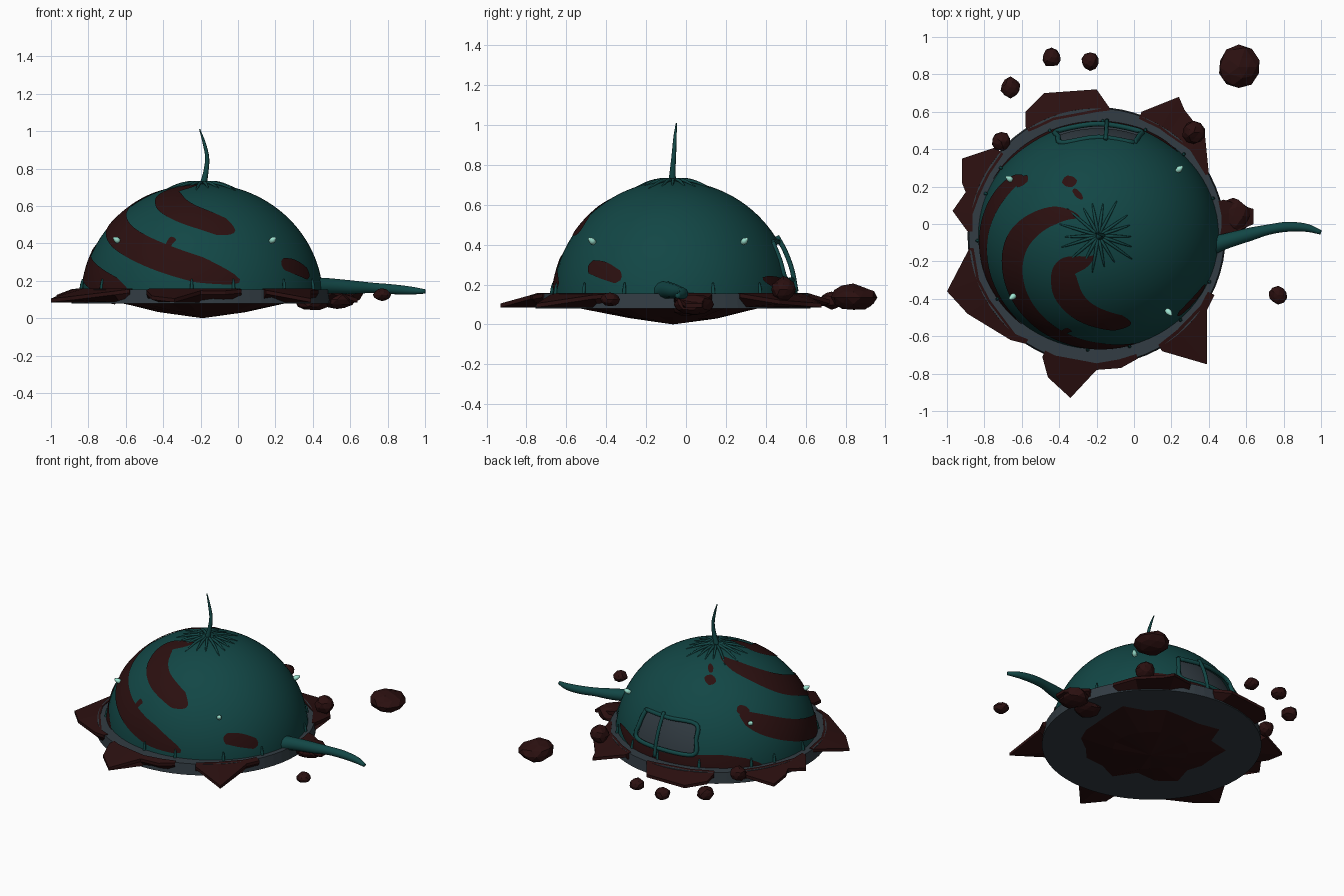
import bpy, bmesh, math, random
from mathutils import Vector

if "Cube" in bpy.data.objects:
    bpy.data.objects.remove(bpy.data.objects["Cube"])

random.seed(4)
C = Vector((-0.19, -0.062, 0.10))      # dome centre
R = Vector((0.645, 0.61, 0.62))        # dome radii


def material(name, rgb):
    m = bpy.data.materials.new(name)
    m.diffuse_color = (*rgb, 1)
    m.use_nodes = True
    m.node_tree.nodes["Principled BSDF"].inputs["Base Color"].default_value = m.diffuse_color
    return m


TEAL = material("dark_teal", (0.006, 0.062, 0.060))
RED = material("dark_red_brown", (0.024, 0.005, 0.005))
GREY = material("slate_grey", (0.032, 0.045, 0.056))
PALE = material("pale_mint", (0.35, 0.79, 0.65))


def finish(name, bm, mat, smooth=False, fix=True):
    if fix:
        bmesh.ops.recalc_face_normals(bm, faces=bm.faces[:])
    for f in bm.faces:
        f.smooth = smooth
    me = bpy.data.meshes.new(name)
    bm.to_mesh(me)
    bm.free()
    me.materials.append(mat)
    ob = bpy.data.objects.new(name, me)
    bpy.context.collection.objects.link(ob)
    return ob


def direction(az, th):
    a, t = math.radians(az), math.radians(th)
    return Vector((math.sin(t) * math.cos(a), math.sin(t) * math.sin(a), math.cos(t)))


def on_dome(d, s=1.0):
    return C + Vector((d.x * R.x, d.y * R.y, d.z * R.z)) * s


def spline(pts, steps):
    """Catmull-Rom resampling of points of any dimension."""
    p = [Vector(q) for q in pts]
    p = [2 * p[0] - p[1]] + p + [2 * p[-1] - p[-2]]
    out = []
    for i in range(1, len(p) - 2):
        a, b, c, d = p[i - 1:i + 3]
        for k in range(steps):
            t = k / steps
            out.append(0.5 * (2 * b + (c - a) * t + (2 * a - 5 * b + 4 * c - d) * t * t
                              + (3 * b - a - 3 * c + d) * t ** 3))
    return out + [p[-2]]


def grid_faces(bm, rows):
    for r0, r1 in zip(rows, rows[1:]):
        for i in range(len(r0) - 1):
            f = bm.faces.new((r0[i], r0[i + 1], r1[i + 1], r1[i]))
            f.normal_update()
            if f.normal.dot(f.calc_center_median() - C) < 0:
                f.normal_flip()


def patch(name, az0, az1, th0, th1, s, mat):
    """Rectangular piece of the dome shell."""
    bm = bmesh.new()
    grid_faces(bm, [[bm.verts.new(on_dome(direction(az0 + (az1 - az0) * i / 10, th0 + (th1 - th0) * j / 6), s))
                     for i in range(11)] for j in range(7)])
    return finish(name, bm, mat, True, False)


def stripe(name, pts):
    """Painted band lying on the dome; points are azimuth, polar angle, half width."""
    path = spline(pts, 10)
    n = len(path) - 1
    bm = bmesh.new()
    rows = []
    for i, p in enumerate(path):
        a, b = path[max(i - 1, 0)], path[min(i + 1, n)]
        d = direction(p[0], p[1])
        side = d.cross(direction(b[0], b[1]) - direction(a[0], a[1])).normalized()
        w = math.radians(p[2]) * min(1, math.sqrt((min(i, n - i) + 0.15) / (0.1 * n)))
        rows.append([bm.verts.new(on_dome((d + side * w * k / 3).normalized(), 1.008))
                     for k in range(-3, 4)])
    grid_faces(bm, rows)
    return finish(name, bm, RED, True, False)


def tube(name, pts, radii, mat=TEAL, sides=8, steps=5, bm=None):
    own = bm is None
    bm = bm or bmesh.new()
    path = spline([(*p, r) for p, r in zip(pts, radii)], steps)
    rings = []
    for i, p in enumerate(path):
        t = (path[min(i + 1, len(path) - 1)] - path[max(i - 1, 0)]).to_3d().normalized()
        u = t.orthogonal().normalized() if i == 0 else (u - t * u.dot(t)).normalized()
        v = t.cross(u)
        rings.append([bm.verts.new(p.to_3d() + (u * math.cos(k * math.tau / sides)
                      + v * math.sin(k * math.tau / sides)) * p[3]) for k in range(sides)])
    for r0, r1 in zip(rings, rings[1:]):
        for k in range(sides):
            bm.faces.new((r0[k], r0[(k + 1) % sides], r1[(k + 1) % sides], r1[k]))
    bm.faces.new(rings[0][::-1])
    bm.faces.new(rings[-1])
    if own:
        return finish(name, bm, mat, True)


# Dome shell with a window opening at the back
WIN = (70, 110, 60, 78)
bm = bmesh.new()
rows = [[bm.verts.new(on_dome(direction(i * 5, 3 * j))) for i in range(72)] for j in range(1, 30)]
top = bm.verts.new(on_dome(Vector((0, 0, 1))))
for i in range(72):
    k = (i + 1) % 72
    bm.faces.new((top, rows[0][i], rows[0][k]))
    for j in range(len(rows) - 1):
        if not (WIN[0] <= i * 5 < WIN[1] and WIN[2] <= (j + 1) * 3 < WIN[3]):
            bm.faces.new((rows[j][i], rows[j + 1][i], rows[j + 1][k], rows[j][k]))
finish("dome", bm, TEAL, True)

# Recessed window pane, rounded frame and outside bar
patch("window_pane", 67, 113, 57, 80, 0.955, GREY)
corners = [(70, 60), (90, 59.5), (110, 60), (111, 69), (110, 78), (90, 78.5), (70, 78), (69, 69), (70, 60)]
tube("window_frame", [on_dome(direction(*c), 1.0) for c in corners], [0.014] * 9)
tube("window_bar", [on_dome(direction(86, t), 1.015) for t in (57, 65, 74, 84)], [0.012] * 4)

# Swirling stripes and blotches
stripe("stripe_upper", [(-101, 10, 1.5), (-132, 21, 5), (-121, 32, 7), (-104, 41, 7), (-86, 48, 6.5), (-71, 54.5, 5.5)])
stripe("stripe_middle", [(135, 13, 3), (165, 30, 5.5), (186, 43, 7), (208, 53, 7), (225, 60, 7),
                         (255, 71, 7), (288, 81, 6)])
stripe("stripe_lower", [(140, 54, 3), (155, 62, 6), (180, 72, 6.5), (208, 80, 6), (232, 86, 4)])
stripe("stripe_back", [(48, 78, 3), (75, 83, 3.5), (100, 83, 3.5), (125, 81, 4), (150, 85, 3)])
stripe("blotch_right", [(-47, 72, 3), (-37, 74, 4), (-26, 78, 3)])
stripe("blotch_front", [(-106, 58, 2), (-108, 61, 1.6), (-109, 65, 1.5)])
stripe("blotch_back", [(120, 35, 2), (117, 32, 3), (113, 29, 2)])
stripe("blotch_back_small", [(117, 27, 1), (115, 23, 1.5), (113, 20, 0.6)])
stripe("blotch_left", [(139, 50, 2), (143, 52, 3), (147, 54, 2)])

# Radiating ridges at the crown and short studs round the base
bm = bmesh.new()
for i in range(18):
    az, end = i * 20 + random.uniform(-4, 4), random.uniform(15, 21)
    tube("", [on_dome(direction(az, t), s) for t, s in ((1, 1.0), (5, 1.013), (end * .6, 1.01), (end, 0.995))],
         [0.008, 0.009, 0.008, 0.004], sides=6, steps=3, bm=bm)
finish("crown_ridges", bm, TEAL, True)
bm = bmesh.new()
for i in range(14):
    az = -100 + i * 24 + random.uniform(-6, 6)
    tube("", [on_dome(direction(az, t), 1.01) for t in (80, 83, 87)], [0.004, 0.009, 0.01], sides=6, steps=2, bm=bm)
finish("base_studs", bm, TEAL, True)

# Antenna and side tail
tube("antenna", [(-.19, -.07, .70), (-.172, -.066, .78), (-.165, -.06, .86), (-.182, -.055, .94), (-.205, -.048, 1.01)],
     [.02, .014, .011, .008, .003])
tube("side_tail", [(.40, -.12, .165), (.48, -.095, .172), (.62, -.055, .165), (.72, -.03, .162), (.82, -.015, .155),
                   (.92, -.02, .148), (1.0, -.045, .143)], [.055, .043, .036, .028, .027, .022, .012], sides=12)

# Small pale lamps
bm = bmesh.new()
for az in (41, 146, 217, -49):
    d = direction(az, 60)
    tube("", [on_dome(d, s) for s in (0.99, 1.02, 1.04, 1.065)], [.012, .016, .014, .006], bm=bm)
finish("lamps", bm, PALE, True)

# Grey base disc
bm = bmesh.new()
bmesh.ops.create_cone(bm, cap_ends=True, segments=64, radius1=.69, radius2=.683, depth=.075)
bmesh.ops.translate(bm, verts=bm.verts, vec=(-.2, -.065, .1165))
finish("base_disc", bm, GREY)

# Earth mound under the disc
bm = bmesh.new()
tip = bm.verts.new((-.19, -.065, 0))
N = 22
inner, outer = [], []
for i in range(N):
    a = i * math.tau / N
    r = random.uniform(.41, .54)
    c, s = math.cos(a), math.sin(a)
    inner.append(bm.verts.new((-.19 + .24 * c, -.065 + .24 * s, random.uniform(.028, .04))))
    outer.append(bm.verts.new((-.19 + r * c, -.065 + r * .9 * s, .082)))
for i in range(N):
    k = (i + 1) % N
    bm.faces.new((tip, inner[k], inner[i]))
    bm.faces.new((inner[i], inner[k], outer[k], outer[i]))
bm.faces.new(outer)
finish("under_mound", bm, RED)


# Jagged earth slabs pushed up round the rim
def slab(name, pts):
    bm = bmesh.new()
    hub = Vector((-.2, -.065))
    cols = []
    for p in pts:
        p = Vector(p)
        q = hub + (p - hub).normalized() * random.uniform(.66, .68)
        out = max((p - hub).length - .69, 0)
        z = .155 - min(out / .15, 1) * .05
        cols.append([bm.verts.new(v) for v in ((*q, .158), (*p, z), (*p, z - .02), (*q, .085))])
    for a, b in zip(cols, cols[1:]):
        for k in range(4):
            bm.faces.new((a[k], a[(k + 1) % 4], b[(k + 1) % 4], b[k]))
    bm.faces.new(cols[0])
    bm.faces.new(cols[-1])
    finish(name, bm, RED)


slab("earth_back_left", [(-.58, .52), (-.58, .60), (-.48, .70), (-.20, .72), (-.13, .62)])
slab("earth_back_right", [(.04, .60), (.24, .68), (.27, .61), (.38, .47), (.40, .27)])
slab("earth_left", [(-.74, .41), (-.92, .35), (-.92, .22), (-.90, .17), (-.97, .07), (-.89, -.04)])
slab("earth_front_left", [(-.88, -.13), (-1.0, -.36), (-.89, -.48), (-.66, -.62), (-.58, -.64)])
slab("earth_front", [(-.49, -.71), (-.46, -.82), (-.34, -.93), (-.20, -.78), (-.07, -.77), (.02, -.72)])
slab("earth_front_right", [(.15, -.68), (.39, -.75), (.39, -.46), (.43, -.38)])
slab("earth_right", [(.48, .13), (.64, .08), (.64, .0), (.50, -.06)])

# Loose rocks: x, y, z, radius, height
for i, (x, y, z, r, h) in enumerate([
        (.56, .84, .135, .115, .068), (-.44, .89, .12, .053, .04), (-.235, .87, .12, .05, .04),
        (-.66, .73, .12, .057, .045), (-.71, .44, .16, .053, .05), (.32, .49, .175, .062, .065),
        (.77, -.38, .125, .05, .034), (.53, .04, .10, .10, .055), (.40, .02, .08, .09, .04)]):
    bm = bmesh.new()
    bmesh.ops.create_icosphere(bm, subdivisions=2, radius=1)
    for v in bm.verts:
        k = random.uniform(.86, 1.05)
        v.co = Vector((x + v.co.x * r * k, y + v.co.y * r * k, z + v.co.z * h * k))
    finish(f"rock_{i + 1}", bm, RED)
